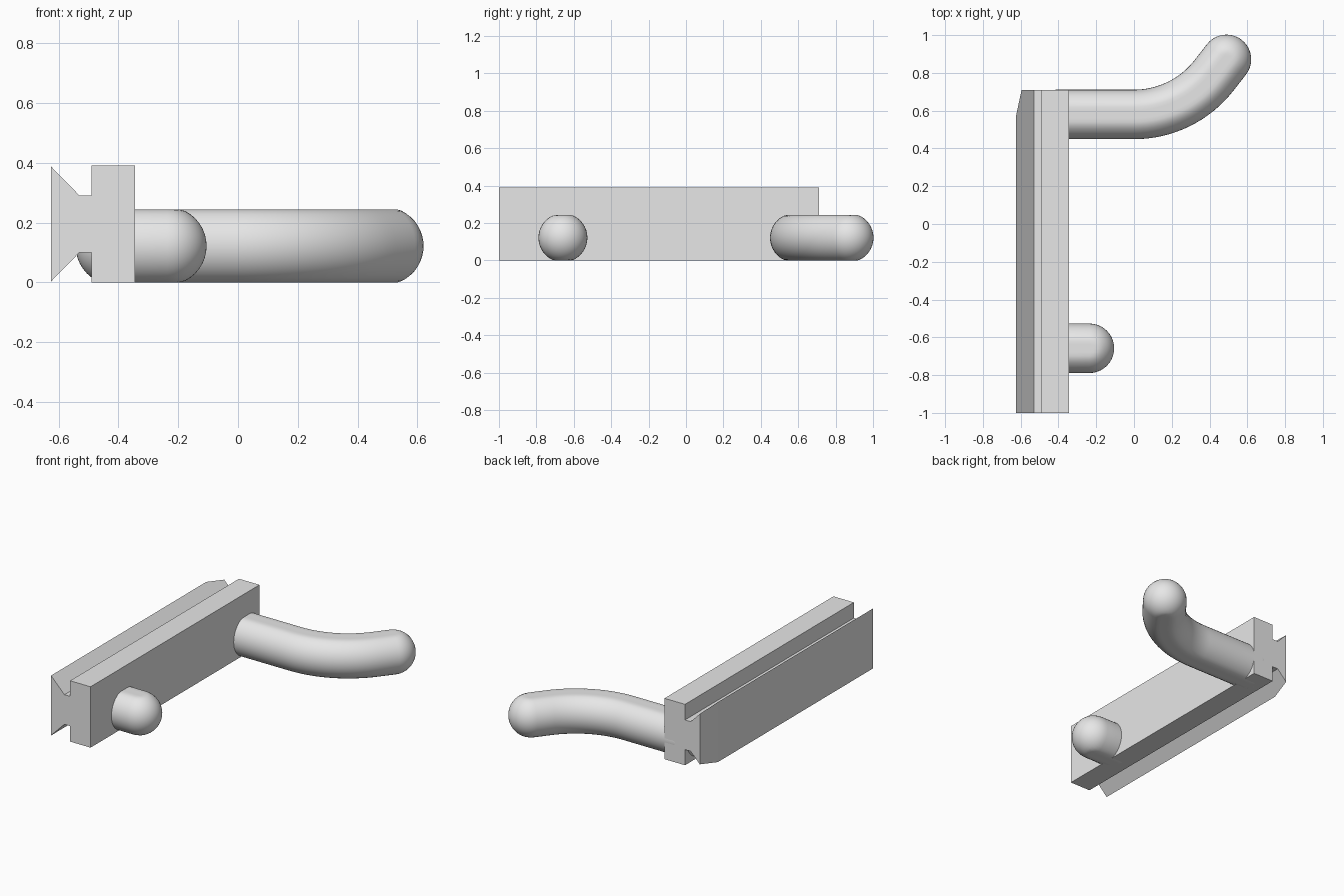
import bpy, bmesh, math
from mathutils import Vector

if "Cube" in bpy.data.objects:
    bpy.data.objects.remove(bpy.data.objects["Cube"])

grey = bpy.data.materials.new("light grey")
grey.diffuse_color = (0.8, 0.8, 0.8, 1)
grey.use_nodes = True
grey.node_tree.nodes["Principled BSDF"].inputs["Base Color"].default_value = grey.diffuse_color

R, HALF = 0.131, 0.1215      # rod radius, half height between the flats
ZC = HALF                    # rod centre height
SEG = 40


def finish(bm, name):
    bmesh.ops.remove_doubles(bm, verts=bm.verts, dist=1e-5)
    bmesh.ops.recalc_face_normals(bm, faces=bm.faces)
    me = bpy.data.meshes.new(name)
    bm.to_mesh(me)
    bm.free()
    me.materials.append(grey)
    ob = bpy.data.objects.new(name, me)
    bpy.context.collection.objects.link(ob)
    return ob


def rod(name, path):
    """Round-ended rod along (x, y, heading) points, flattened top and bottom."""
    caps = [math.pi / 2 * i / 10 for i in range(11)]
    rings = []
    x, y, a = path[0]
    for t in reversed(caps):
        rings.append((x - math.cos(a) * R * math.sin(t),
                      y - math.sin(a) * R * math.sin(t), a, R * math.cos(t)))
    rings += [(px, py, pa, R) for px, py, pa in path[1:-1]]
    x, y, a = path[-1]
    for t in caps:
        rings.append((x + math.cos(a) * R * math.sin(t),
                      y + math.sin(a) * R * math.sin(t), a, R * math.cos(t)))
    bm = bmesh.new()
    loops = []
    for cx, cy, a, r in rings:
        loop = []
        for k in range(SEG):
            u = 2 * math.pi * k / SEG
            s, h = r * math.cos(u), r * math.sin(u)
            h = max(-HALF, min(HALF, h))
            loop.append(bm.verts.new((cx - math.sin(a) * s,
                                      cy + math.cos(a) * s, ZC + h)))
        loops.append(loop)
    for p, q in zip(loops, loops[1:]):
        for k in range(SEG):
            n = (k + 1) % SEG
            bm.faces.new((p[k], p[n], q[n], q[k]))
    ob = finish(bm, name)
    bpy.ops.object.select_all(action='DESELECT')
    ob.select_set(True)
    bpy.context.view_layer.objects.active = ob
    bpy.ops.object.shade_smooth_by_angle(angle=math.radians(35))


# Rail: dovetail profile extruded along y, one back corner cut off
H = 0.39
half = [(-0.625, 0.003), (-0.53, 0.1), (-0.49, 0.1), (-0.49, 0), (-0.345, 0)]
profile = half + [(x, H - z) for x, z in reversed(half)]
bm = bmesh.new()
face = bm.faces.new([bm.verts.new((x, -1, z)) for x, z in profile])
ext = bmesh.ops.extrude_face_region(bm, geom=[face], use_keep_orig=True)
for v in ext["geom"]:
    if isinstance(v, bmesh.types.BMVert):
        v.co.y = 0.71
cut = bmesh.ops.bisect_plane(bm, geom=bm.verts[:] + bm.edges[:] + bm.faces[:],
                             plane_co=Vector((-0.625, 0.57, 0)),
                             plane_no=Vector((-0.14, 0.03, 0)), clear_outer=True)
bmesh.ops.holes_fill(bm, edges=[e for e in cut["geom_cut"]
                                if isinstance(e, bmesh.types.BMEdge)])
finish(bm, "rail")

# Short peg near the front
rod("short_peg", [(-0.412, -0.658, 0), (-0.3, -0.658, 0), (-0.236, -0.658, 0)])

# Curved hook: straight run, arc, short straight tip
X0, Y0, BEND, RAD, LEN = 0.0, 0.58, math.radians(52), 0.537, 0.108
path = [(-0.412, Y0, 0), (-0.411, Y0, 0)]
for i in range(17):
    a = BEND * i / 16
    path.append((X0 + RAD * math.sin(a), Y0 + RAD * (1 - math.cos(a)), a))
x, y, a = path[-1]
path.append((x + LEN * math.cos(a), y + LEN * math.sin(a), a))
rod("curved_hook", path)
